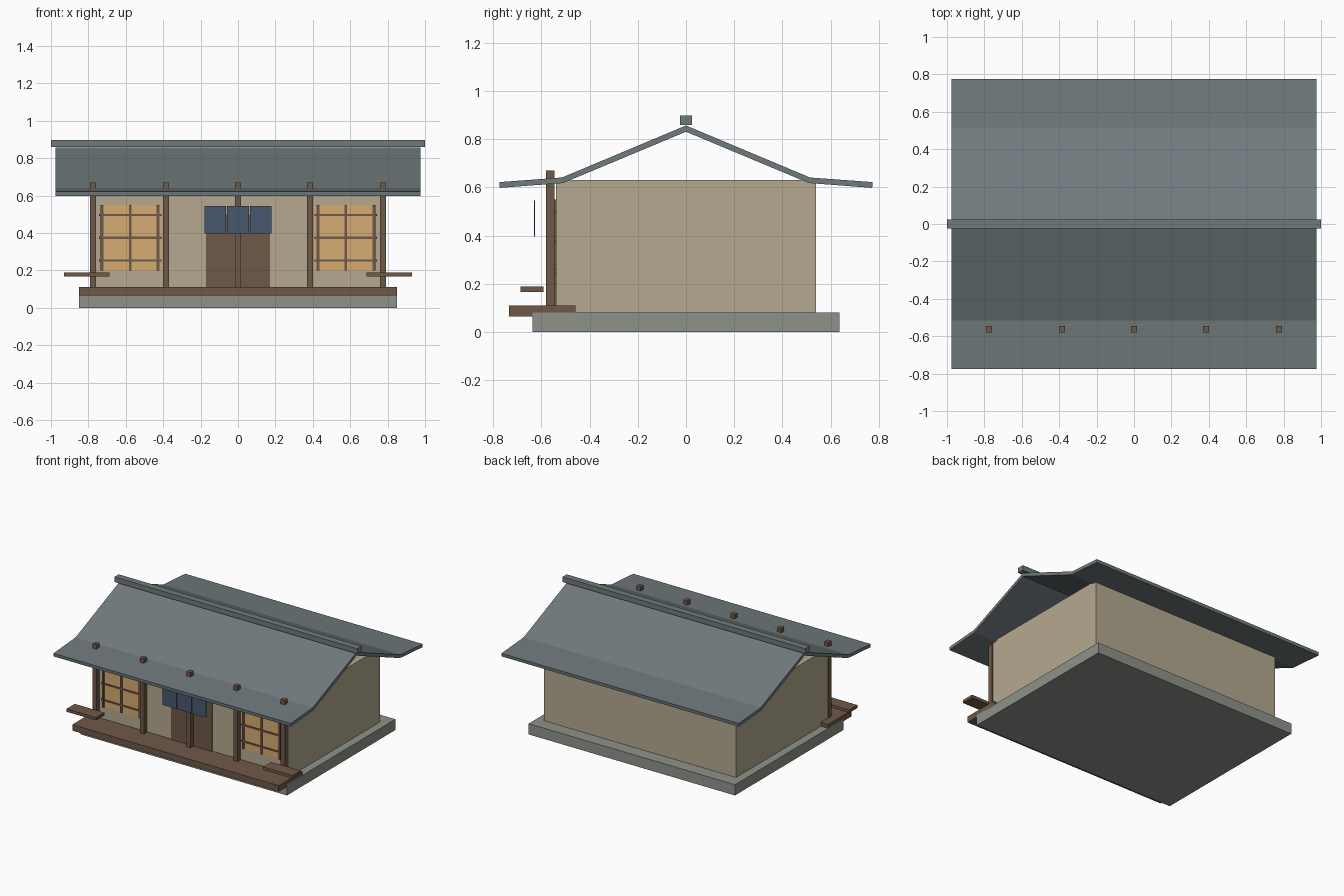
import bpy

cube = bpy.data.objects.get("Cube")
if cube:
    bpy.data.objects.remove(cube, do_unlink=True)


def material(name, rgb):
    """Flat material from 0-255 display values, stored as linear."""
    color = [(c / 255 / 12.92) if c < 11 else ((c / 255 + 0.055) / 1.055) ** 2.4 for c in rgb] + [1]
    mat = bpy.data.materials.new(name)
    mat.use_nodes = True
    mat.diffuse_color = color
    bsdf = mat.node_tree.nodes["Principled BSDF"]
    bsdf.inputs["Base Color"].default_value = color
    bsdf.inputs["Roughness"].default_value = 0.9
    return mat


STONE = material("grey stone", (143, 146, 138))
PLASTER = material("tan plaster", (181, 169, 143))
WOOD = material("brown wood", (110, 88, 72))
TILE = material("slate roof tile", (112, 122, 125))
PAPER = material("warm window paper", (214, 171, 114))
CLOTH = material("indigo cloth", (73, 88, 110))


def build(name, verts, faces, mat):
    mesh = bpy.data.meshes.new(name)
    mesh.from_pydata(verts, [], faces)
    mesh.materials.append(mat)
    obj = bpy.data.objects.new(name, mesh)
    bpy.context.collection.objects.link(obj)
    return obj


def prism(name, profile, half_x, mat, center_x=0):
    """Extrude a (y, z) outline, counter-clockwise seen from +x, along x."""
    n = len(profile)
    verts = [(center_x + s * half_x, y, z) for s in (-1, 1) for y, z in profile]
    faces = [tuple(reversed(range(n))), tuple(range(n, 2 * n))]
    faces += [(i, (i + 1) % n, n + (i + 1) % n, n + i) for i in range(n)]
    return build(name, verts, faces, mat)


def box(name, xs, ys, zs, mat):
    (x0, x1), (y0, y1), (z0, z1) = xs, ys, zs
    outline = [(y0, z0), (y1, z0), (y1, z1), (y0, z1)]
    return prism(name, outline, (x1 - x0) / 2, mat, (x0 + x1) / 2)


def mirrored(side, a, b):
    return tuple(sorted((side * a, side * b)))


# Foundation, walls and veranda deck
box("foundation", (-0.85, 0.85), (-0.638, 0.638), (0, 0.08), STONE)
box("walls", (-0.79, 0.79), (-0.54, 0.54), (0.08, 0.63), PLASTER)
box("veranda_deck", (-0.85, 0.85), (-0.735, -0.458), (0.065, 0.11), WOOD)

# Roof: steep slopes flaring to shallow eaves, with open gables
for side, label in ((-1, "front"), (1, "back")):
    top = [(0, 0.857), (0.515, 0.641), (0.775, 0.622)]
    under = [(0.773, 0.598), (0.51, 0.618), (0, 0.831)]
    outline = [(side * y, z) for y, z in top + under]
    if side > 0:
        outline.reverse()
    prism(label + "_roof", outline, 0.977, TILE)
box("roof_ridge", (-1, 1), (-0.025, 0.025), (0.86, 0.898), TILE)

# Posts passing through the front eave
for i, x in enumerate((-0.775, -0.385, 0, 0.385, 0.775)):
    box(f"post_{i + 1}", (x - 0.017, x + 0.017), (-0.581, -0.546), (0.11, 0.67), WOOD)

# Door with a three-piece hanging curtain
box("door", (-0.17, 0.17), (-0.547, -0.535), (0.11, 0.5), WOOD)
for i in (-1, 0, 1):
    x = i * 0.122
    box(f"door_curtain_{i + 2}", (x - 0.058, x + 0.058), (-0.632, -0.626), (0.397, 0.545), CLOTH)

# Lattice windows and benches, one on each side
for side, label in ((-1, "right"), (1, "left")):
    box(label + "_window_paper", mirrored(side, 0.408, 0.73), (-0.544, -0.536), (0.2, 0.55), PAPER)
    for i, x in enumerate((0.428, 0.577, 0.727)):
        box(f"{label}_window_upright_{i + 1}", mirrored(side, x - 0.007, x + 0.007),
            (-0.552, -0.54), (0.2, 0.55), WOOD)
    for i, z in enumerate((0.253, 0.375, 0.496)):
        box(f"{label}_window_rail_{i + 1}", mirrored(side, 0.41, 0.744),
            (-0.55, -0.54), (z - 0.006, z + 0.006), WOOD)
    box(label + "_bench", mirrored(side, 0.687, 0.93), (-0.688, -0.592), (0.166, 0.188), WOOD)
